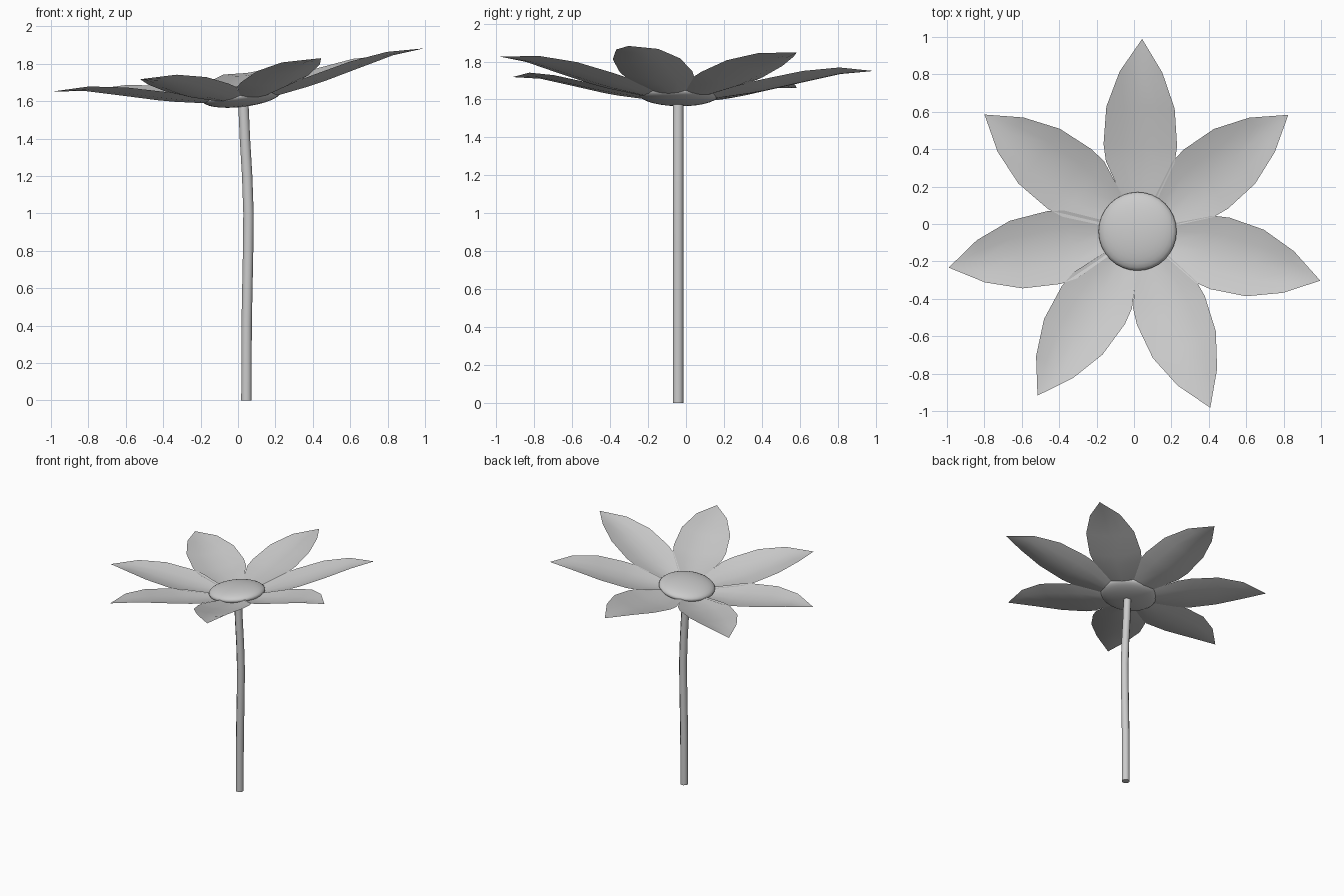
import bpy, bmesh
from math import sin, cos, pi, radians
from mathutils import Matrix, Vector

if "Cube" in bpy.data.objects:
    bpy.data.objects.remove(bpy.data.objects["Cube"])

# The flower head leans slightly: shared tilt about the top of the stem
HEAD = (Matrix.Translation((0.03, -0.04, 1.6))
        @ Matrix.Rotation(-0.115, 4, 'Y') @ Matrix.Rotation(-0.017, 4, 'X'))


def finish(name, bm, angle=60):
    mesh = bpy.data.meshes.new(name)
    bm.to_mesh(mesh)
    bm.free()
    ob = bpy.data.objects.new(name, mesh)
    bpy.context.collection.objects.link(ob)
    bpy.ops.object.select_all(action='DESELECT')
    ob.select_set(True)
    bpy.context.view_layer.objects.active = ob
    bpy.ops.object.shade_smooth_by_angle(angle=radians(angle))
    return ob


# Petal stations: distance from centre, half width, midrib height, edge rise
STATIONS = [(0.12, 0.07, 0.005, 0.01), (0.20, 0.105, 0.010, 0.022),
            (0.37, 0.185, 0.037, 0.036), (0.46, 0.198, 0.055, 0.038),
            (0.66, 0.184, 0.103, 0.036), (0.85, 0.115, 0.148, 0.02)]
TIP = (1.027, 0, 0.165)


def petal(name, degrees):
    bm = bmesh.new()
    m = HEAD @ Matrix.Rotation(radians(degrees), 4, 'Z')
    rows = []
    for s, w, z, rise in STATIONS:
        rows.append([bm.verts.new(m @ Vector((s, w * t, z + rise * t * t)))
                     for t in (-1, -0.5, 0, 0.5, 1)])
    for a, b in zip(rows, rows[1:]):
        for i in range(4):
            bm.faces.new((a[i], b[i], b[i + 1], a[i + 1]))
    tip = bm.verts.new(m @ Vector(TIP))
    last = rows[-1]
    for i in range(4):
        bm.faces.new((last[i], tip, last[i + 1]))
    finish(name, bm)


# Seven petals
for n, deg in enumerate((88.3, 37.2, -15, -67, -121, -169, 142.7)):
    petal(f"petal_{n + 1}", deg)

# Flattened flower centre
bm = bmesh.new()
bmesh.ops.create_uvsphere(bm, u_segments=32, v_segments=16, radius=1,
                          matrix=HEAD @ Matrix.Translation((-0.008, 0, 0.026))
                          @ Matrix.Diagonal((0.21, 0.21, 0.056, 1)))
finish("flower_centre", bm)

# Gently bowed stem with eight sides
PATH = [(0.045, 0), (0.046, 0.4), (0.054, 0.8), (0.056, 1.0),
        (0.049, 1.2), (0.037, 1.4), (0.028, 1.6)]
bm = bmesh.new()
rings = [[bm.verts.new((x + 0.03 * cos(k * pi / 4 + pi / 8),
                        -0.042 + 0.03 * sin(k * pi / 4 + pi / 8), z))
          for k in range(8)] for x, z in PATH]
for a, b in zip(rings, rings[1:]):
    for k in range(8):
        j = (k + 1) % 8
        bm.faces.new((a[k], a[j], b[j], b[k]))
bm.faces.new(rings[0][::-1])
bm.faces.new(rings[-1])
finish("stem", bm)
